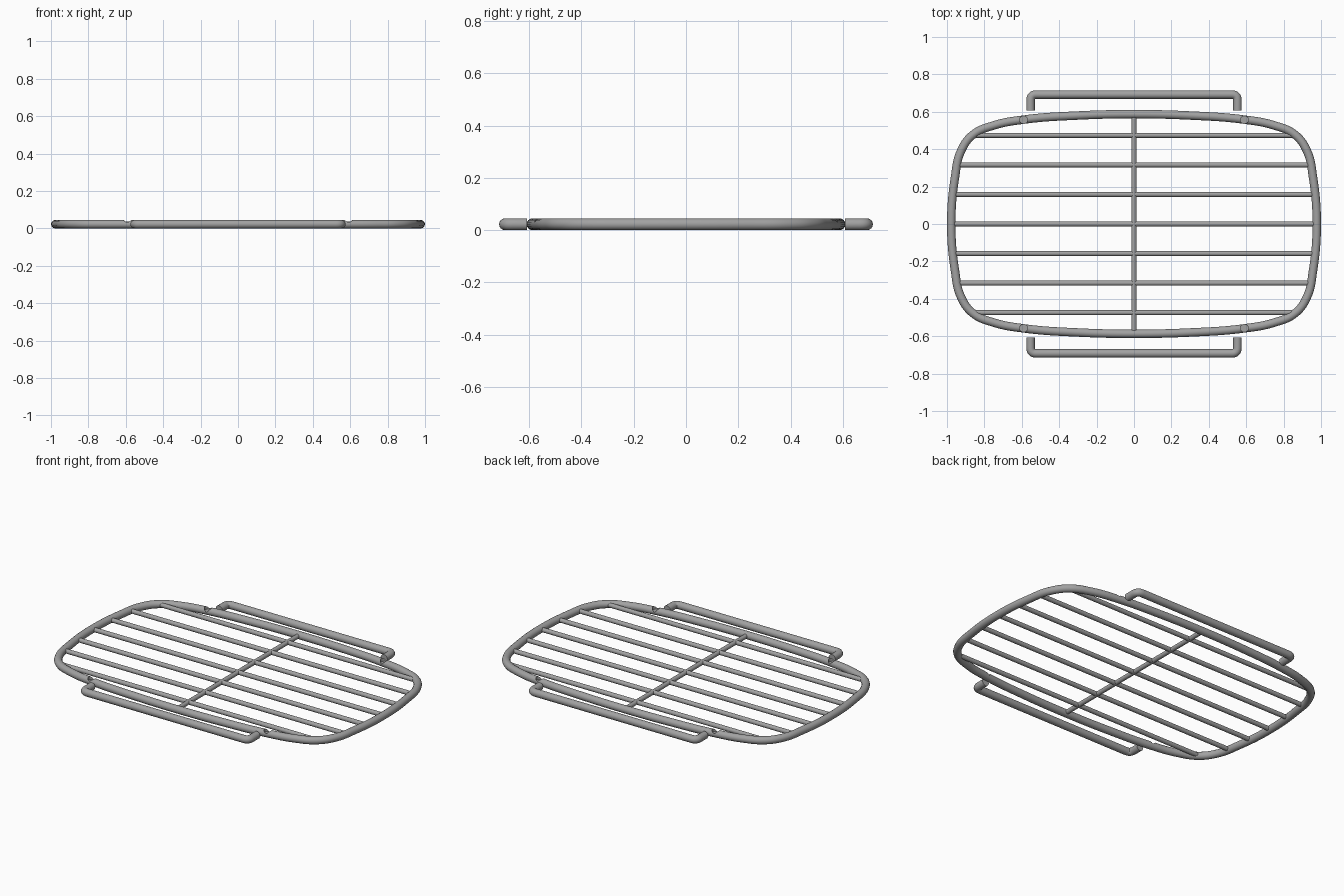
import bpy
from mathutils import Vector

if "Cube" in bpy.data.objects:
    bpy.data.objects.remove(bpy.data.objects["Cube"])

R = 0.0225          # thick tube radius
ZC = R              # height of all tube centres
metal = bpy.data.materials.new("grey metal")
metal.diffuse_color = (0.36, 0.36, 0.36, 1)
metal.use_nodes = True
metal.node_tree.nodes["Principled BSDF"].inputs["Base Color"].default_value = metal.diffuse_color


def tube(name, pts, radius, cyclic=False, smooth=False):
    """Round tube following a path, turned into a mesh."""
    cu = bpy.data.curves.new(name, 'CURVE')
    cu.dimensions = '3D'
    cu.bevel_depth = radius
    cu.bevel_resolution = 6
    cu.use_fill_caps = not cyclic
    cu.resolution_u = 10
    sp = cu.splines.new('BEZIER' if smooth else 'POLY')
    if smooth:
        sp.bezier_points.add(len(pts) - 1)
        for b, p in zip(sp.bezier_points, pts):
            b.co = (p[0], p[1], ZC)
            b.handle_left_type = b.handle_right_type = 'AUTO'
    else:
        sp.points.add(len(pts) - 1)
        for b, p in zip(sp.points, pts):
            b.co = (p[0], p[1], ZC, 1)
    sp.use_cyclic_u = cyclic
    tmp = bpy.data.objects.new(name + "_path", cu)
    bpy.context.collection.objects.link(tmp)
    bpy.context.view_layer.update()
    dg = bpy.context.evaluated_depsgraph_get()
    me = bpy.data.meshes.new_from_object(tmp.evaluated_get(dg))
    bpy.data.objects.remove(tmp)
    ob = bpy.data.objects.new(name, me)
    bpy.context.collection.objects.link(ob)
    me.materials.clear()
    me.materials.append(metal)
    bpy.ops.object.select_all(action='DESELECT')
    ob.select_set(True)
    bpy.context.view_layer.objects.active = ob
    bpy.ops.object.shade_smooth_by_angle(angle=0.7)
    return ob


# outer rim: one quarter mirrored into a rounded rectangle
q = [(0.977, 0), (0.957, 0.25), (0.925, 0.39), (0.86, 0.478),
     (0.75, 0.527), (0.59, 0.558), (0.3, 0.58), (0, 0.587)]
half = q + [(-x, y) for x, y in q[-2::-1]]
loop = half + [(x, -y) for x, y in half[-2:0:-1]]
rim = tube("outer_rim", loop, R, cyclic=True, smooth=True)

# blind sockets drilled into the top of the rim
for sx in (-1, 1):
    for sy in (-1, 1):
        bpy.ops.mesh.primitive_cylinder_add(vertices=24, radius=0.0215, depth=0.06,
                                            location=(sx * 0.59, sy * 0.557, 0.024 + 0.03))
        cutter = bpy.context.object
        cutter.name = "socket_cutter"
        cutter.data.materials.append(metal)
        cutter.hide_render = True
        cutter.hide_set(True)
        m = rim.modifiers.new("socket", 'BOOLEAN')
        m.operation = 'DIFFERENCE'
        m.solver = 'EXACT'
        m.object = cutter


# side handles with small rounded bends
def bend(corner, a, b, r=0.03, n=6):
    c = Vector(corner)
    p, s = c + (Vector(a) - c).normalized() * r, c + (Vector(b) - c).normalized() * r
    return [tuple(p * (1 - t) ** 2 + c * 2 * t * (1 - t) + s * t * t)
            for t in [i / n for i in range(n + 1)]]


for sy, name in ((-1, "front_handle"), (1, "back_handle")):
    e1, c1 = (-0.553, sy * 0.608), (-0.553, sy * 0.692)
    e2, c2 = (0.553, sy * 0.608), (0.553, sy * 0.692)
    tube(name, [e1] + bend(c1, e1, c2) + bend(c2, c1, e2) + [e2], R)

# seven grill bars and one cross bar
ends = {0: 0.97, 1: 0.96, 2: 0.94, 3: 0.855}
for i in range(-3, 4):
    y, x = i * 0.158, ends[abs(i)]
    tube("grill_bar", [(-x, y), (x, y)], 0.0135)
tube("cross_bar", [(0, -0.58), (0, 0.58)], 0.0135)
